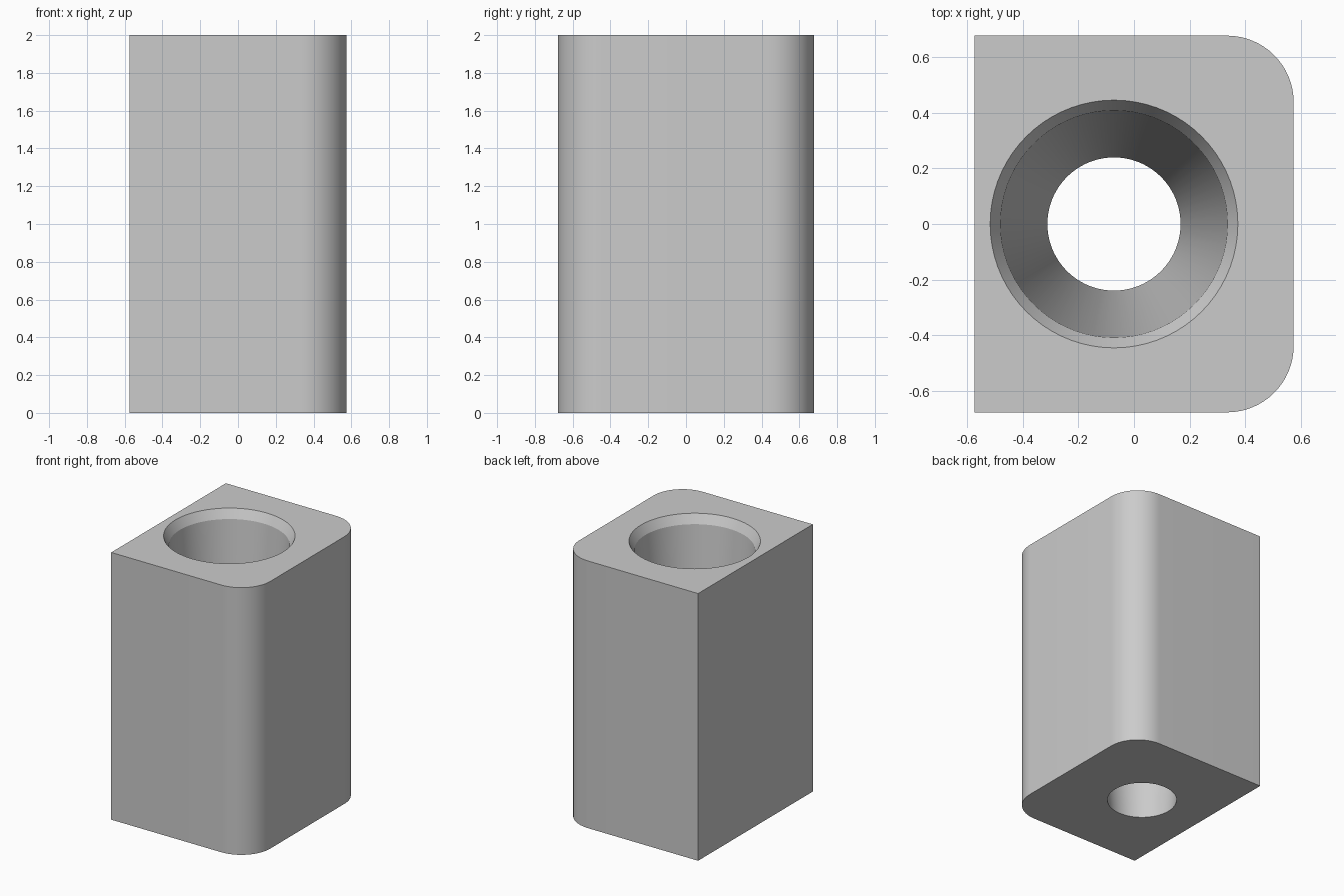
import bpy, bmesh
from math import sin, cos, pi, radians

cube = bpy.data.objects.get("Cube")
if cube:
    bpy.data.objects.remove(cube, do_unlink=True)

HALF_X, HALF_Y, HEIGHT, CORNER = 0.575, 0.678, 2.0, 0.24
BORE_X, SIDES = -0.072, 72

grey = bpy.data.materials.new("light_grey")
grey.use_nodes = True
colour = (0.6, 0.6, 0.6, 1)
grey.diffuse_color = colour
grey.node_tree.nodes["Principled BSDF"].inputs["Base Color"].default_value = colour


def loft(name, rings):
    """Closed solid skinned through rings of equal length."""
    bm = bmesh.new()
    loops = [[bm.verts.new(p) for p in ring] for ring in rings]
    for low, high in zip(loops, loops[1:]):
        for i in range(len(low)):
            j = (i + 1) % len(low)
            bm.faces.new((low[i], low[j], high[j], high[i]))
    bm.faces.new(loops[0][::-1])
    bm.faces.new(loops[-1])
    bmesh.ops.recalc_face_normals(bm, faces=bm.faces)
    mesh = bpy.data.meshes.new(name)
    bm.to_mesh(mesh)
    bm.free()
    obj = bpy.data.objects.new(name, mesh)
    bpy.context.collection.objects.link(obj)
    mesh.materials.append(grey)
    return obj


def circle(radius, z):
    return [(BORE_X + radius * cos(2 * pi * i / SIDES),
             radius * sin(2 * pi * i / SIDES), z) for i in range(SIDES)]


# Block: square corners on one side, rounded corners on the other
steps = 16
arc = [(HALF_X - CORNER + CORNER * cos(a), HALF_Y - CORNER + CORNER * sin(a))
       for a in (pi / 2 * i / steps for i in range(steps + 1))]
outline = arc + [(-HALF_X, HALF_Y), (-HALF_X, -HALF_Y)]
outline += [(x, -y) for x, y in reversed(arc)]
block = loft("bored_block", [[(x, y, z) for x, y in outline] for z in (0, HEIGHT)])

# Tapered through bore with a chamfered mouth
profile = [(0.231, -0.1), (0.409, 1.935), (0.446, HEIGHT), (0.503, 2.1)]
cutter = loft("bore_cutter", [circle(r, z) for r, z in profile])
cutter.hide_render = True
cutter.hide_viewport = True

cut = block.modifiers.new("bore", "BOOLEAN")
cut.operation = "DIFFERENCE"
cut.solver = "EXACT"
cut.object = cutter

bpy.ops.object.select_all(action="DESELECT")
block.select_set(True)
bpy.context.view_layer.objects.active = block
bpy.ops.object.modifier_apply(modifier=cut.name)
bpy.data.objects.remove(cutter, do_unlink=True)
bpy.ops.object.shade_smooth_by_angle(angle=radians(18))
